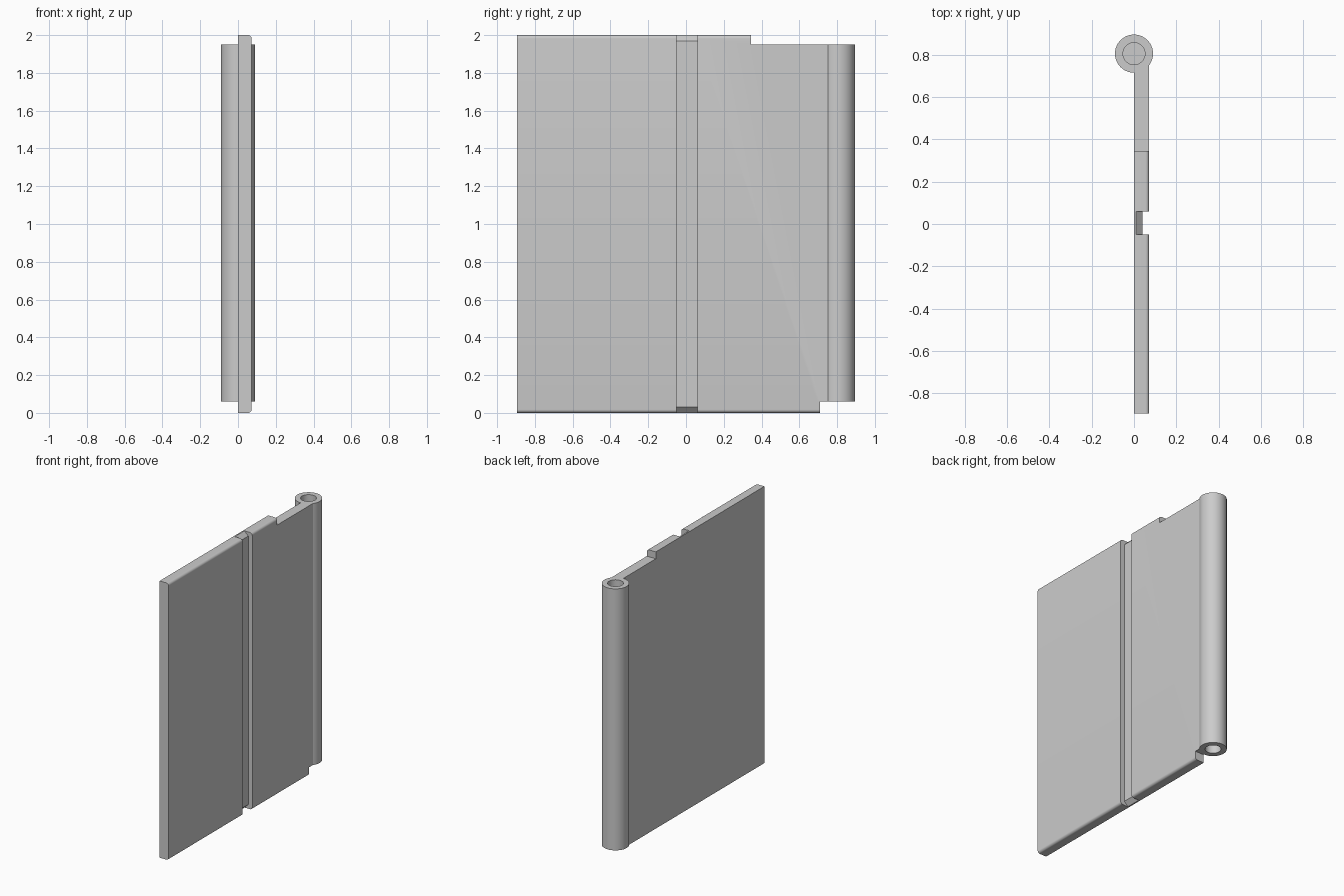
import bpy, bmesh, math
from mathutils import Vector

cube = bpy.data.objects.get("Cube")
if cube:
    bpy.data.objects.remove(cube, do_unlink=True)

THICK, FILLET = 0.072, 0.018
HINGE_Y, HINGE_R, HOLE_R = 0.805, 0.09, 0.052
LOW, HIGH = 0.06, 1.95          # ends of the hinge barrel

grey = bpy.data.materials.new("light_grey")
grey.use_nodes = True
colour = (0.6, 0.6, 0.6, 1)
grey.diffuse_color = colour
grey.node_tree.nodes["Principled BSDF"].inputs["Base Color"].default_value = colour


def extrude(name, points, offset):
    """Solid made by sweeping a flat outline along an offset."""
    bm = bmesh.new()
    face = bm.faces.new([bm.verts.new(p) for p in points])
    swept = bmesh.ops.extrude_face_region(bm, geom=[face])
    verts = [g for g in swept["geom"] if isinstance(g, bmesh.types.BMVert)]
    bmesh.ops.translate(bm, verts=verts, vec=Vector(offset))
    bmesh.ops.recalc_face_normals(bm, faces=bm.faces)
    mesh = bpy.data.meshes.new(name)
    bm.to_mesh(mesh)
    bm.free()
    mesh.materials.append(grey)
    obj = bpy.data.objects.new(name, mesh)
    bpy.context.collection.objects.link(obj)
    return obj


def slab(name, outline, y0, y1):
    return extrude(name, [(x, y0, z) for x, z in outline], (0, y1 - y0, 0))


def cylinder(name, radius, z0, z1, sides=64):
    turns = [2 * math.pi * i / sides for i in range(sides)]
    ring = [(radius * math.cos(a), HINGE_Y + radius * math.sin(a), z0) for a in turns]
    return extrude(name, ring, (0, 0, z1 - z0))


def rect(z0, z1):
    return [(-0.3, z0), (0.3, z0), (0.3, z1), (-0.3, z1)]


def combine(target, tool, operation):
    tool.hide_render = True
    mod = target.modifiers.new(operation.lower(), 'BOOLEAN')
    mod.operation, mod.object, mod.solver = operation, tool, 'EXACT'
    bpy.context.view_layer.objects.active = target
    bpy.ops.object.modifier_apply(modifier=mod.name)
    bpy.data.objects.remove(tool, do_unlink=True)


# Leaf with rounded upper and lower edges on its grooved side
outline = [(0, 2), (0, 0)]
for centre_z, start in ((FILLET, -90), (2 - FILLET, 0)):
    for i in range(7):
        a = math.radians(start + i * 15)
        outline.append((THICK - FILLET + FILLET * math.cos(a),
                        centre_z + FILLET * math.sin(a)))
leaf = slab("hinge_leaf", outline, -0.895, 0.78)

# Hinge barrel, trimmed with the leaf at both ends
combine(leaf, cylinder("barrel", HINGE_R, -0.02, 2.02), 'UNION')
combine(leaf, slab("top_step", rect(HIGH, 2.2), 0.345, 1.1), 'DIFFERENCE')
combine(leaf, slab("bottom_step", rect(-0.2, LOW), 0.71, 1.1), 'DIFFERENCE')

# Vertical groove with sloped ends
groove = [(0.2, -0.03), (-0.02, -0.03), (0.04, 0.03),
          (0.04, 1.97), (-0.02, 2.03), (0.2, 2.03)]
combine(leaf, slab("groove", groove, -0.05, 0.06), 'DIFFERENCE')

# Pin holes in both ends of the barrel
for z0, z1 in ((HIGH - 0.5, 2.2), (-0.2, LOW + 0.5)):
    combine(leaf, cylinder("pin_hole", HOLE_R, z0, z1), 'DIFFERENCE')

bpy.ops.object.select_all(action='DESELECT')
leaf.select_set(True)
bpy.context.view_layer.objects.active = leaf
bpy.ops.object.shade_smooth_by_angle(angle=math.radians(30))
